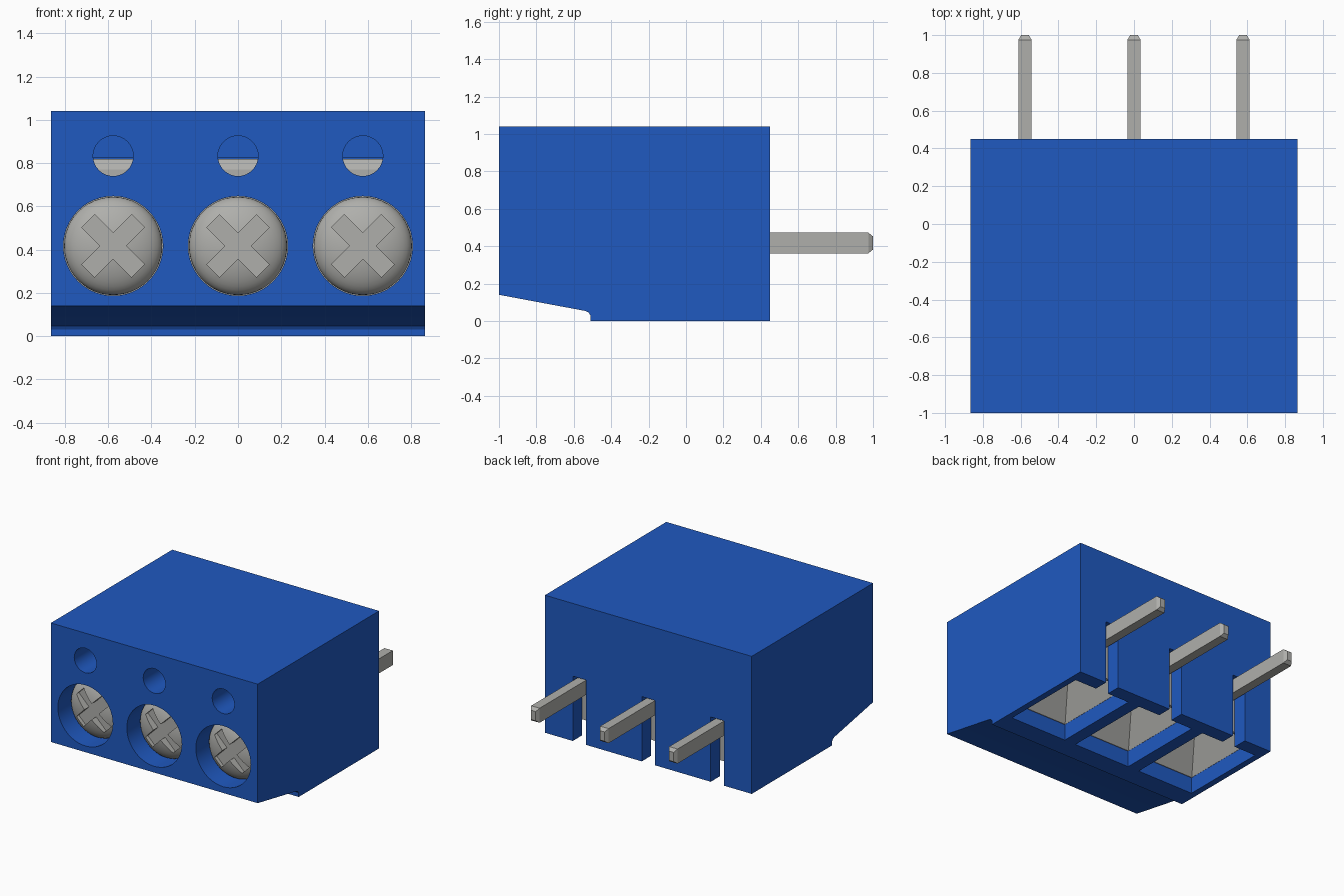
import bpy, bmesh, math
from mathutils import Matrix, Vector

if "Cube" in bpy.data.objects:
    bpy.data.objects.remove(bpy.data.objects["Cube"], do_unlink=True)


def material(name, color, metallic=0.0):
    m = bpy.data.materials.new(name)
    m.use_nodes = True
    m.diffuse_color = color
    m.node_tree.nodes["Principled BSDF"].inputs["Base Color"].default_value = color
    return m


BLUE = material("blue plastic", (0.014, 0.1, 0.53, 1))
METAL = material("grey metal", (0.43, 0.43, 0.41, 1))


def finish(name, bm, mat):
    bmesh.ops.recalc_face_normals(bm, faces=bm.faces)
    me = bpy.data.meshes.new(name)
    bm.to_mesh(me)
    bm.free()
    me.materials.append(mat)
    ob = bpy.data.objects.new(name, me)
    bpy.context.collection.objects.link(ob)
    return ob


def loft(name, rings, mat):
    """Closed solid through rings of equal point count."""
    bm = bmesh.new()
    vs = [[bm.verts.new(p) for p in r] for r in rings]
    n = len(rings[0])
    for a, b in zip(vs, vs[1:]):
        for i in range(n):
            bm.faces.new((a[i], a[(i + 1) % n], b[(i + 1) % n], b[i]))
    bm.faces.new(vs[0])
    bm.faces.new(vs[-1])
    return finish(name, bm, mat)


def rect_z(cx, hx, y0, y1, z):
    return [(cx - hx, y0, z), (cx + hx, y0, z), (cx + hx, y1, z), (cx - hx, y1, z)]


def rect_y(cx, hx, cz, hz, y):
    return [(cx - hx, y, cz - hz), (cx + hx, y, cz - hz),
            (cx + hx, y, cz + hz), (cx - hx, y, cz + hz)]


def circle_y(cx, cz, r, y, n=48):
    return [(cx + r * math.cos(2 * math.pi * i / n), y,
             cz + r * math.sin(2 * math.pi * i / n)) for i in range(n)]


def cut(target, cutter):
    cutter.hide_render = True
    mod = target.modifiers.new("cut", "BOOLEAN")
    mod.operation = "DIFFERENCE"
    mod.solver = "EXACT"
    mod.object = cutter
    bpy.context.view_layer.objects.active = target
    bpy.ops.object.modifier_apply(modifier=mod.name)
    bpy.data.objects.remove(cutter, do_unlink=True)


def smooth(ob, angle=35):
    bpy.ops.object.select_all(action="DESELECT")
    ob.select_set(True)
    bpy.context.view_layer.objects.active = ob
    bpy.ops.object.shade_smooth_by_angle(angle=math.radians(angle))


# Housing: side profile swept across the width
profile = [(-1, 0.14), (-0.54, 0.054), (-0.522, 0.047), (-0.511, 0.03), (-0.51, 0),
           (0.45, 0), (0.45, 1.04), (-1, 1.04)]
W = 0.865
housing = loft("housing", [[(x, y, z) for y, z in profile] for x in (-W, W)], BLUE)

PITCH, SCREW_Z = 0.577, 0.417
for label, cx in (("right", -PITCH), ("middle", 0), ("left", PITCH)):
    # Openings: wire pocket, screw hole, test hole and rear pin slot
    cut(housing, loft("pocket_cutter", [rect_z(cx, 0.24, -0.35, 0.34, z) for z in (-0.1, 0.825)], BLUE))
    cut(housing, loft("screw_cutter", [circle_y(cx, SCREW_Z, 0.23, y) for y in (-1.1, -0.3)], BLUE))
    cut(housing, loft("test_cutter", [circle_y(cx, 0.833, 0.093, y, 32) for y in (-1.1, -0.25)], BLUE))
    cut(housing, loft("slot_cutter", [rect_z(cx, 0.055, 0.2, 0.6, z) for z in (-0.1, 0.49)], BLUE))

    # Wire clamp with a chamfered top and a funnel mouth underneath
    clamp = loft(label + "_clamp", [rect_z(cx, 0.236, -0.345, 0.336, 0.12),
                                    rect_z(cx, 0.236, -0.345, 0.336, 0.77),
                                    rect_z(cx, 0.236, -0.315, 0.306, 0.82)], METAL)
    cut(clamp, loft("funnel_cutter", [rect_z(cx, 0.245, -0.355, 0.326, 0.1),
                                      rect_z(cx, 0.09, -0.13, 0.12, 0.40)], METAL))

    # Domed screw
    rings = [circle_y(cx, SCREW_Z, 0.227, -0.345)]
    for i in range(11):
        a = math.radians(i * 8.6)
        rings.append(circle_y(cx, SCREW_Z, 0.227 * math.cos(a), -0.83 - 0.10 * math.sin(a)))
    screw = loft(label + "_screw", rings, METAL)
    # Diagonal cross recess
    w, l = 0.042, 0.163
    cross = [(w, w), (w, l), (-w, l), (-w, w), (-l, w), (-l, -w),
             (-w, -w), (-w, -l), (w, -l), (w, -w), (l, -w), (l, w)]
    s = math.sqrt(0.5)
    cut(screw, loft("cross_cutter", [[(cx + (u - v) * s, y, SCREW_Z + (u + v) * s)
                                      for u, v in cross] for y in (-1.0, -0.87)], METAL))
    smooth(screw)

    # Solder pin with a tapered tip
    loft(label + "_pin", [rect_y(cx, 0.035, 0.417, 0.055, 0.3),
                          rect_y(cx, 0.035, 0.417, 0.055, 0.975),
                          rect_y(cx, 0.02, 0.417, 0.035, 1.0)], METAL)

smooth(housing, 30)
